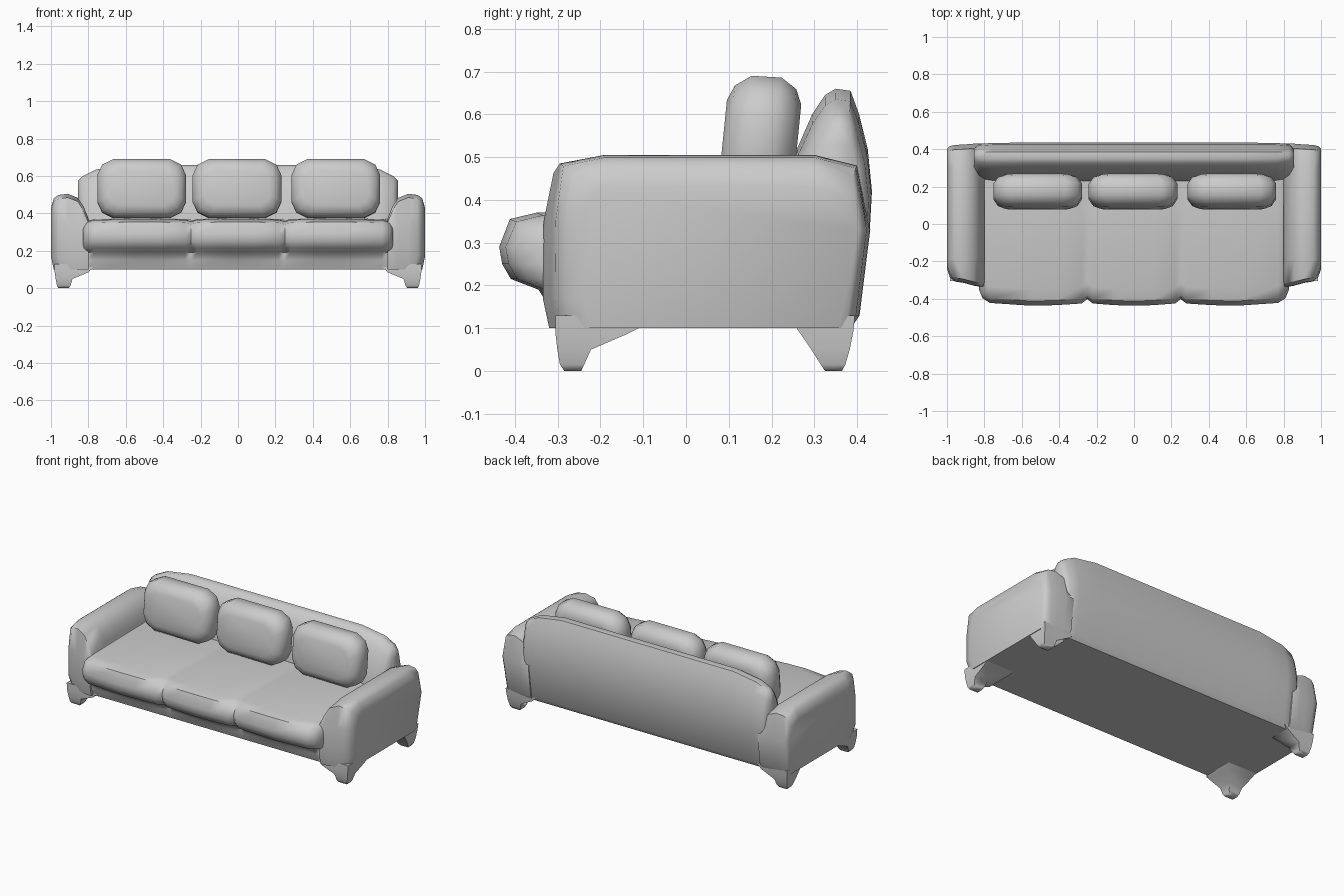
import bpy, bmesh

if "Cube" in bpy.data.objects:
    bpy.data.objects.remove(bpy.data.objects["Cube"])


def loft(name, rings, mirror=False, angle=0.9):
    """Skin closed rings of equal length, cap both ends, shade smooth."""
    bm = bmesh.new()
    vs = [[bm.verts.new(p) for p in r] for r in rings]
    n = len(rings[0])
    for a, b in zip(vs, vs[1:]):
        for i in range(n):
            j = (i + 1) % n
            bm.faces.new((a[i], a[j], b[j], b[i]))
    bm.faces.new(vs[0])
    bm.faces.new(vs[-1])
    bmesh.ops.recalc_face_normals(bm, faces=bm.faces[:])
    me = bpy.data.meshes.new(name)
    bm.to_mesh(me)
    bm.free()
    ob = bpy.data.objects.new(name, me)
    bpy.context.collection.objects.link(ob)
    bpy.ops.object.select_all(action='DESELECT')
    ob.select_set(True)
    bpy.context.view_layer.objects.active = ob
    bpy.ops.object.shade_smooth_by_angle(angle=angle)
    if mirror:
        ob.modifiers.new("mirror", 'MIRROR').use_axis[0] = True
    return ob


# Seat with base: side profile swept across, pulled in at the cushion seams
seat = [(.38, .1), (-.30, .1), (-.32, .15), (-.345, .19), (-.41, .215), (-.43, .25),
        (-.437, .29), (-.412, .355), (-.35, .37), (.1, .375), (.38, .37)]


def seat_ring(x, pull):
    ring = []
    for y, z in seat:
        if z > .34 and y < .2:
            z -= pull * .4
        if y < -.33:
            y += pull
        ring.append((x, y, z))
    return ring


half = [(.1, .003), (.22, .012), (.25, .035), (.28, .012), (.42, .003), (.55, 0), (.77, .015),
        (.81, .04), (.83, .09)]
stations = [(-x, p) for x, p in reversed(half)] + [(0, 0)] + half
loft("seat", [seat_ring(x, p) for x, p in stations])

# Backrest: side profile swept across, lowered and thinned at the ends
back = [(.38, .1), (.22, .1), (.23, .37), (.26, .52), (.295, .60), (.325, .645), (.35, .66),
        (.385, .655), (.405, .60), (.425, .52), (.435, .42), (.43, .33), (.40, .13)]


def back_ring(x, drop, thin):
    ring = []
    for y, z in back:
        if z > .3:
            z -= drop * (z - .3) / .36
        y += (.36 - y) * thin
        ring.append((x, y, z))
    return ring


half = [(.60, 0, 0), (.76, .025, .02), (.83, .06, .1), (.855, .085, .4)]
stations = [(-x, d, t) for x, d, t in reversed(half)] + half
loft("backrest", [back_ring(*s) for s in stations])

# Arms: side profile swept outward with a rounded top and front
arm = [(-.30, .1), (-.315, .17), (-.313, .35), (-.295, .485), (-.19, .505), (.3, .505),
       (.40, .48), (.425, .33), (.40, .13), (.38, .1)]


def arm_ring(x, drop, inset):
    ring = []
    for y, z in arm:
        px = x - .015 if z < .15 and x > .95 else x
        if z > .4:
            z -= drop
        if y < -.25:
            y += inset
        elif y > .35:
            y -= inset * .3
        ring.append((px, y, z))
    return ring


loft("arm", [arm_ring(*s) for s in [(.80, .13, -.02), (.825, .07, -.02), (.855, .022, -.015),
                                    (.91, 0, 0), (.96, .006, .008), (.985, .025, .03),
                                    (1.0, .075, .075)]], mirror=True)


# Legs: short tapered feet that flare into the base
def leg(name, levels):
    loft(name, [[(x0, y0, z), (x1, y0, z), (x1, y1, z), (x0, y1, z)]
                for z, x0, x1, y0, y1 in levels], mirror=True, angle=1.2)


leg("front_leg", [(0, .905, .96, -.285, -.245), (.015, .895, .968, -.295, -.238),
                  (.05, .885, .975, -.301, -.222), (.085, .80, .98, -.305, -.14),
                  (.13, .76, .983, -.305, -.05)])
leg("back_leg", [(0, .905, .96, .325, .365), (.015, .895, .968, .315, .373),
                 (.05, .885, .975, .293, .383), (.095, .80, .98, .262, .392),
                 (.13, .76, .983, .24, .395)])


# Back pillows: rounded rectangle swept through its thickness, leaning back
def pillow(name, cx):
    rings = []
    for dy, inset in [(-.087, .06), (-.072, .025), (-.035, 0), (.035, 0), (.072, .025), (.087, .06)]:
        w, h, c = .237 - inset, .156 - inset, .085 - inset * .4
        corner = [(w, h - c), (w - c * .3, h - c * .35), (w - c, h)]
        pts = (corner + [(-x, z) for x, z in reversed(corner)]
               + [(-x, -z) for x, z in corner] + [(x, -z) for x, z in reversed(corner)])
        rings.append([(cx + x, .173 + dy + z * .1, .532 + z - dy * .06) for x, z in pts])
    loft(name, rings)


for name, cx in (("left_pillow", -.515), ("middle_pillow", -.005), ("right_pillow", .523)):
    pillow(name, cx)
